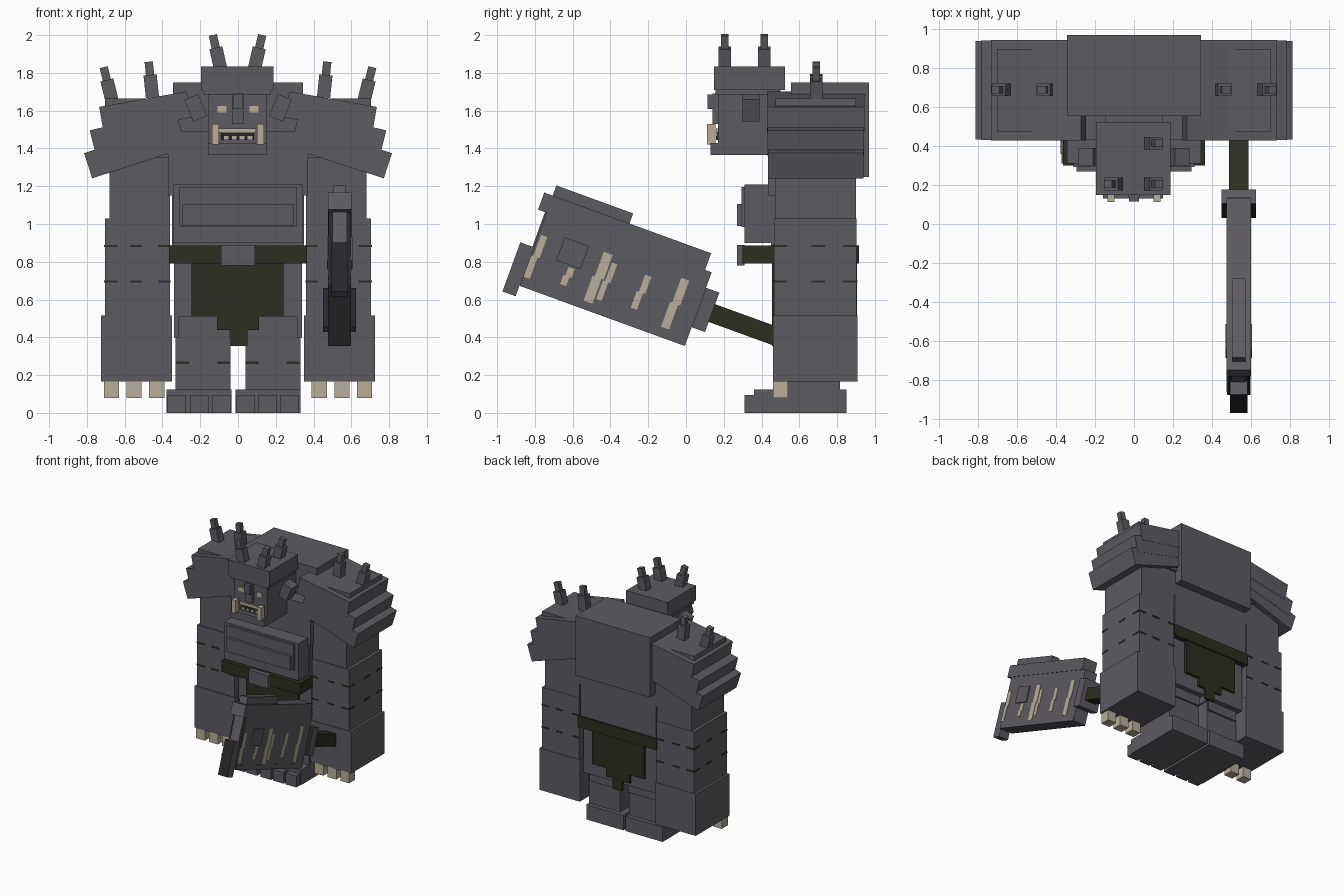
import bpy, math
from mathutils import Matrix, Vector

if "Cube" in bpy.data.objects:
    bpy.data.objects.remove(bpy.data.objects["Cube"])


def material(name, rgb):
    m = bpy.data.materials.new(name)
    m.use_nodes = True
    m.diffuse_color = (*rgb, 1)
    m.node_tree.nodes["Principled BSDF"].inputs["Base Color"].default_value = (*rgb, 1)
    return m


GRAY = material("stone gray", (0.108, 0.104, 0.12))
BONE = material("bone tan", (0.48, 0.42, 0.33))
OLIVE = material("dark olive", (0.027, 0.026, 0.015))
DARK = material("charcoal", (0.02, 0.02, 0.024))
CORNERS = [(x, y, z) for x in (0, 1) for y in (0, 1) for z in (0, 1)]
QUADS = [(0, 1, 3, 2), (4, 6, 7, 5), (0, 4, 5, 1), (2, 3, 7, 6), (0, 2, 6, 4), (1, 5, 7, 3)]


def box(name, x, y, z, mat=GRAY, matrix=None, front=None):
    """Box from three ranges; front gives the -y face its own material."""
    x, y, z = sorted(x), sorted(y), sorted(z)
    mesh = bpy.data.meshes.new(name)
    mesh.from_pydata([(x[a], y[b], z[c]) for a, b, c in CORNERS], [], QUADS)
    mesh.materials.append(mat)
    if front:
        mesh.materials.append(front)
        mesh.polygons[2].material_index = 1
    if matrix:
        mesh.transform(matrix)
    ob = bpy.data.objects.new(name, mesh)
    bpy.context.collection.objects.link(ob)
    return ob


def place(loc, axis, degrees):
    return Matrix.Translation(Vector(loc)) @ Matrix.Rotation(math.radians(degrees), 4, axis)


def spike(name, x, y, z, lean):
    m = place((x, y, z), 'Y', lean)
    box(name + "_base", (-.035, .035), (-.033, .033), (-.02, .1), GRAY, m)
    box(name + "_tip", (-.022, .022), (-.02, .02), (.1, .17), GRAY, m)


# Torso
box("upper_back", (-.345, .345), (.555, .97), (1.25, 1.75))
box("chest", (-.37, .37), (.435, .9), (1.15, 1.49))
box("waist", (-.35, .35), (.45, .9), (.87, 1.25))
box("belly", (-.345, .345), (.31, .46), (.9, 1.21))
box("belly_plate_upper", (-.31, .31), (.293, .32), (.985, 1.195))
box("belly_plate_lower", (-.295, .295), (.27, .3), (.99, 1.105))

# Belt and loincloth
box("belt", (-.365, .365), (.3, .915), (.79, .885), OLIVE)
box("buckle", (-.09, .09), (.27, .31), (.78, .89))
for side, y in (("front", (.455, .475)), ("back", (.885, .905))):
    box(side + "_cloth", (-.245, .24), y, (.51, .8), OLIVE)
    box(side + "_cloth_step", (-.11, .11), y, (.44, .51), OLIVE)
    box(side + "_cloth_tail", (-.04, .05), y, (.355, .44), OLIVE)

# Head
box("head", (-.155, .15), (.17, .5), (1.43, 1.71))
box("head_cap", (-.195, .187), (.148, .525), (1.71, 1.835))
box("brow", (-.185, .175), (.155, .5), (1.685, 1.712))
box("jaw", (-.16, .15), (.13, .45), (1.365, 1.43))
box("neck", (-.15, .15), (.4, .6), (1.42, 1.68))
box("nose", (-.032, .03), (.14, .18), (1.53, 1.69))
box("nose_bridge", (-.025, .025), (.115, .15), (1.61, 1.685))
box("mouth", (-.09, .085), (.162, .172), (1.445, 1.49), DARK)
box("teeth_upper", (-.1, .095), (.16, .17), (1.485, 1.505), BONE)
for i in range(4):
    box("tooth", (-.075 + i * .042, -.05 + i * .042), (.158, .165), (1.445, 1.465), BONE)
for s in (-1, 1):
    box("eye", (s * .06, s * .108), (.163, .173), (1.59, 1.625), BONE)
    box("tusk", (s * .1, s * .137), (.112, .155), (1.42, 1.53), BONE)
    box("ear", (-.04, .04), (.3, .39), (-.063, .063), GRAY, place((s * .224, 0, 1.615), 'Y', s * 22))
for x, y in ((-.095, .205), (.09, .205), (.09, .415)):
    spike("head_spike", x, y, 1.835, math.copysign(13, x))

for s in (-1, 1):
    # Shoulder slabs, each hung from its outer top corner
    for i, (x, z, tilt) in enumerate(((.735, 1.62, 10), (.785, 1.495, 14), (.815, 1.375, 18))):
        m = place((s * x, 0, z), 'Y', s * tilt)
        box("shoulder_slab", (0, -s * .47), (.43 + i * .002, .945 - i * .002), (-.14, 0), GRAY, m)
    box("shoulder_fill", (s * .32, s * .66), (.45, .92), (1.35, 1.6))
    box("shoulder_top", (s * .36, s * .705), (.475, .9), (1.56, 1.665))
    spike("shoulder_spike_inner", s * .455, .69, 1.69, s * 6)
    spike("shoulder_spike_outer", s * .67, .69, 1.665, s * 14)

    # Arms
    box("upper_arm", (s * .36, s * .68), (.47, .9), (1.0, 1.4))
    box("forearm", (s * .36, s * .705), (.465, .903), (.5, 1.03))
    box("hand", (s * .35, s * .725), (.46, .907), (.165, .515))
    for x in (.43, .55, .67):
        box("finger", (s * x - .04, s * x + .04), (.46, .54), (.08, .17), BONE)

    # Thin strap marks on the arms
    for z in (.69, .877):
        for x in (.39, .54, .67):
            for y in (.465, .903):
                box("arm_mark", (s * x - .032, s * x + .032), (y - .004, y + .004), (z, z + .012), OLIVE)
        for y in (.5, .7, .865):
            box("arm_side_mark", (s * .7, s * .709), (y - .035, y + .035), (z, z + .012), OLIVE)

    # Legs and feet
    box("thigh", (s * .03, s * .34), (.49, .87), (.4, .86))
    box("knee", (s * .045, s * .315), (.465, .83), (.32, .51))
    box("shin", (s * .04, s * .33), (.47, .815), (.1, .4))
    for x in (.075, .295):
        box("shin_mark", (s * x - .035, s * x + .035), (.466, .472), (.26, .272), OLIVE)
    cx = s * .182 - .024
    box("foot", (cx - .172, cx + .172), (.36, .85), (0, .125))
    for i in (-1, 0, 1):
        t = cx + i * .117
        box("toe", (t - .049, t + .049), (.31, .37), (0, .095))

# Great club, built along its own axis and then tilted
club = place((.538, -.375, .715), 'X', -20)


def club_box(name, half, u, v, mat=GRAY, front=None):
    box(name, (-half, half), u, v, mat, club, front)


club_box("club_body", .058, (-.46, .47), (-.212, .202), GRAY, DARK)
club_box("club_end_plate", .038, (-.468, -.46), (-.21, .2))
club_box("club_rail", .062, (-.507, .433), (.2, .296))
club_box("club_ridge", .035, (-.46, -.027), (.29, .353))
club_box("club_base_rim", .061, (-.455, .465), (-.213, -.175))
club_box("club_end_cap", .044, (-.536, -.462), (-.272, .005), GRAY, DARK)
club_box("club_collar", .088, (.47, .545), (-.107, .115), GRAY, DARK)
club_box("club_handle", .05, (.54, 1.1), (-.05, .05), OLIVE)
club_box("club_side_stud", .067, (-.325, -.188), (-.02, .11))

# Bone stripes on both faces of the club: centre, bottom, top, width
for u, low, high, w in ((-.435, -.16, .08, .035), (-.24, -.13, -.03, .035), (-.085, -.17, .11, .05),
                        (-.035, -.14, .07, .03), (.155, -.12, .07, .035), (.345, -.16, .12, .045)):
    mid = (low + high) / 2
    for k, offset in enumerate((-.006, .006)):
        span = (low, mid) if k == 0 else (mid, high)
        club_box("club_stripe", .0615, (u + offset - w / 2, u + offset + w / 2), span, BONE)
